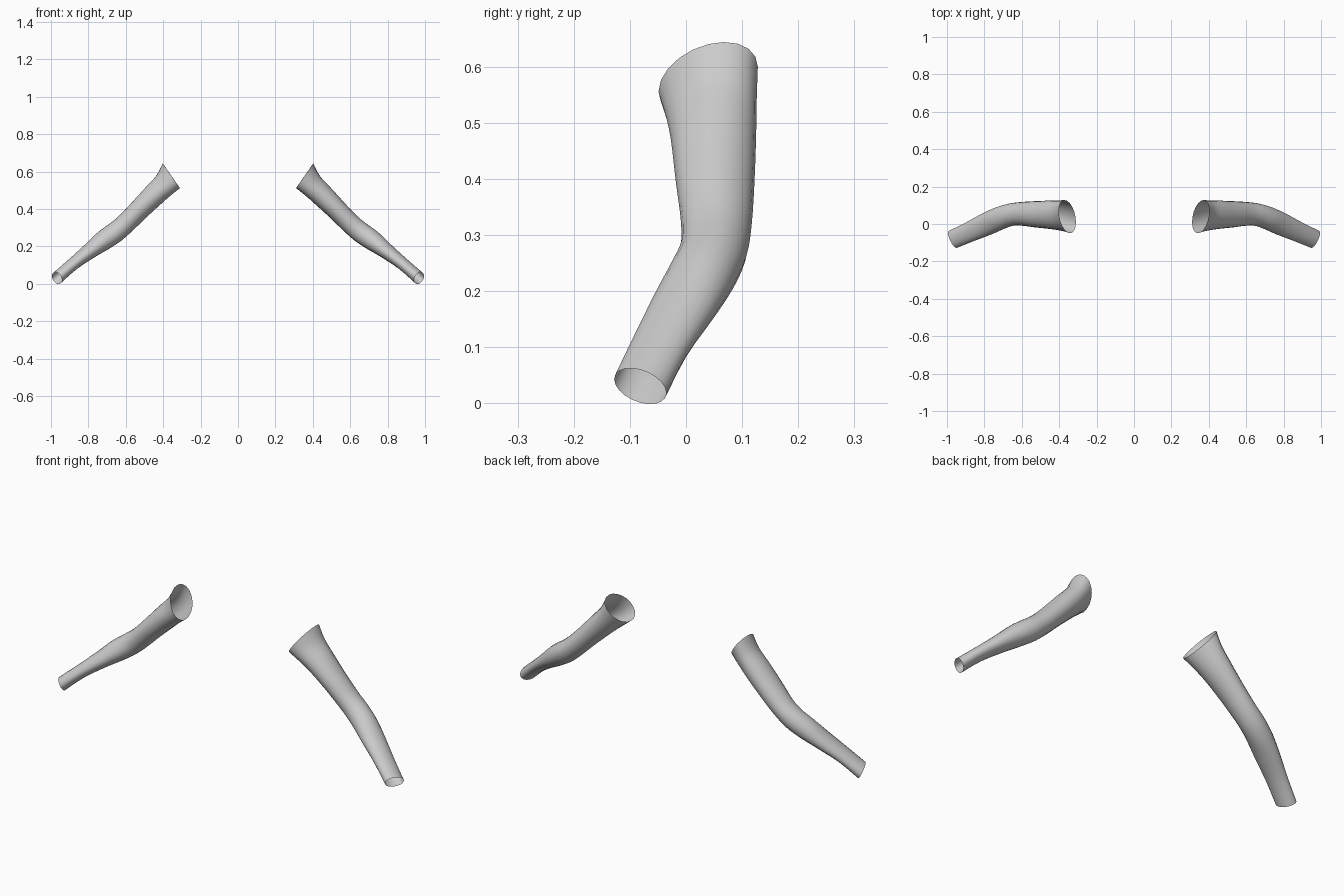
import bpy
import bmesh
import math
from mathutils import Vector

if "Cube" in bpy.data.objects:
    bpy.data.objects.remove(bpy.data.objects["Cube"])

SIDES = 20
STEPS = 3

skin = bpy.data.materials.new("plain grey")
skin.diffuse_color = (0.6, 0.6, 0.6, 1)
skin.use_nodes = True
skin.node_tree.nodes["Principled BSDF"].inputs["Base Color"].default_value = skin.diffuse_color

# Arm cross-sections from shoulder to wrist:
# upper x, z | lower x, z | front y, back y | side tilt in x, z
SECTIONS = [
    (0.400, 0.640, 0.313, 0.515, -0.049, 0.128, 0.015, 0.022),
    (0.435, 0.578, 0.355, 0.478, -0.037, 0.126, 0.010, 0.012),
    (0.490, 0.520, 0.410, 0.428, -0.027, 0.125, 0.004, 0.004),
    (0.570, 0.432, 0.490, 0.355, -0.018, 0.122, 0.000, 0.000),
    (0.645, 0.354, 0.560, 0.287, -0.009, 0.117, 0.004, -0.003),
    (0.700, 0.312, 0.622, 0.232, -0.010, 0.108, 0.012, -0.008),
    (0.758, 0.268, 0.684, 0.190, -0.027, 0.086, 0.020, -0.014),
    (0.825, 0.203, 0.758, 0.147, -0.057, 0.052, 0.023, -0.015),
    (0.910, 0.126, 0.860, 0.080, -0.094, 0.003, 0.021, -0.013),
    (0.986, 0.060, 0.950, 0.001, -0.128, -0.035, 0.020, -0.0125),
]


def smooth_sections(rows):
    """Catmull-Rom interpolation between the cross-sections."""
    out = []
    last = len(rows) - 1
    for i in range(last):
        a, b, c, d = (rows[max(0, min(last, k))] for k in range(i - 1, i + 3))
        for n in range(STEPS):
            t = n / STEPS
            out.append([0.5 * (2 * q + (r - p) * t
                               + (2 * p - 5 * q + 4 * r - s) * t ** 2
                               + (3 * q - p - 3 * r + s) * t ** 3)
                        for p, q, r, s in zip(a, b, c, d)])
    out.append(rows[-1])
    return out


def make_arm(name, side):
    """Open tube skinned through the cross-sections."""
    bm = bmesh.new()
    rings = []
    for ux, uz, lx, lz, front, back, tx, tz in smooth_sections(SECTIONS):
        centre = Vector(((ux + lx) / 2, (front + back) / 2, (uz + lz) / 2))
        up = Vector(((ux - lx) / 2, 0, (uz - lz) / 2))
        across = Vector((tx, (back - front) / 2, tz))
        ring = []
        for k in range(SIDES):
            ang = 2 * math.pi * k / SIDES
            p = centre + up * math.cos(ang) + across * math.sin(ang)
            ring.append(bm.verts.new((p.x * side, p.y, p.z)))
        rings.append(ring)
    for r0, r1 in zip(rings, rings[1:]):
        for k in range(SIDES):
            n = (k + 1) % SIDES
            quad = [r0[k], r1[k], r1[n], r0[n]]
            face = bm.faces.new(quad if side > 0 else quad[::-1])
            face.smooth = True
    mesh = bpy.data.meshes.new(name)
    bm.to_mesh(mesh)
    bm.free()
    mesh.materials.append(skin)
    bpy.context.collection.objects.link(bpy.data.objects.new(name, mesh))


# Matching pair of arms
make_arm("right_arm", 1)
make_arm("left_arm", -1)
